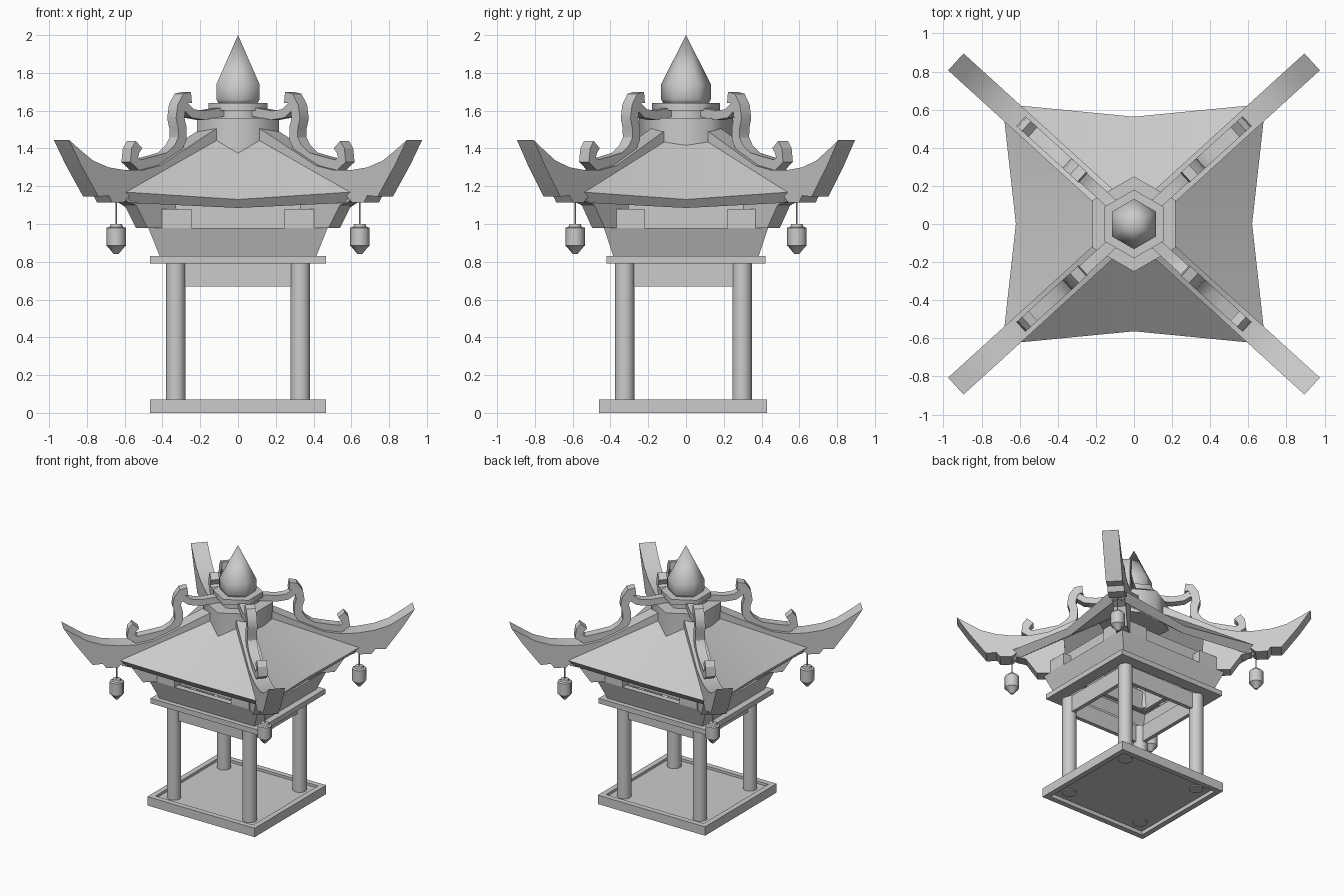
import bpy, bmesh, math
from mathutils import Matrix, Vector

cube = bpy.data.objects.get("Cube")
if cube:
    bpy.data.objects.remove(cube)

stone = bpy.data.materials.new("plain_grey")
stone.use_nodes = True
GREY = (0.6, 0.6, 0.6, 1)
stone.diffuse_color = GREY
stone.node_tree.nodes["Principled BSDF"].inputs["Base Color"].default_value = GREY

DIAGONAL = math.radians(42.3)
CORNERS = {
    "front_left": -DIAGONAL,
    "back_left": DIAGONAL,
    "back_right": math.pi - DIAGONAL,
    "front_right": math.pi + DIAGONAL,
}


def finish(name, bm, smooth=30):
    bmesh.ops.recalc_face_normals(bm, faces=bm.faces)
    mesh = bpy.data.meshes.new(name)
    bm.to_mesh(mesh)
    bm.free()
    mesh.materials.append(stone)
    obj = bpy.data.objects.new(name, mesh)
    bpy.context.scene.collection.objects.link(obj)
    bpy.ops.object.select_all(action="DESELECT")
    obj.select_set(True)
    bpy.context.view_layer.objects.active = obj
    bpy.ops.object.shade_smooth_by_angle(angle=math.radians(smooth))
    return obj


def box(name, center, size):
    bm = bmesh.new()
    bmesh.ops.create_cube(bm, size=1, matrix=Matrix.Translation(center) @ Matrix.Diagonal((*size, 1)))
    return finish(name, bm)


def frame(name, rings, cy=0):
    """Hollow rectangular frame lofted through (half x, half y, z) rings."""
    bm = bmesh.new()
    loops = [[bm.verts.new((sx * hx, cy + sy * hy, z))
              for sx, sy in ((-1, -1), (1, -1), (1, 1), (-1, 1))] for hx, hy, z in rings]
    for i, low in enumerate(loops):
        high = loops[(i + 1) % len(loops)]
        for j in range(4):
            k = (j + 1) % 4
            bm.faces.new((low[j], low[k], high[k], high[j]))
    return finish(name, bm)


def lathe(name, profile, sides, center=(0, 0), smooth=65):
    """Turned solid through (radius, z) points, capped at both ends."""
    bm = bmesh.new()
    loops = []
    for r, z in profile:
        loops.append([bm.verts.new((center[0] + r * math.cos(a), center[1] + r * math.sin(a), z))
                      for a in (math.pi / 2 + math.tau * i / sides for i in range(sides))])
    for low, high in zip(loops, loops[1:]):
        for j in range(sides):
            k = (j + 1) % sides
            bm.faces.new((low[j], low[k], high[k], high[j]))
    bm.faces.new(loops[0])
    bm.faces.new(loops[-1])
    bmesh.ops.remove_doubles(bm, verts=bm.verts, dist=0.0005)
    return finish(name, bm, smooth)


def fin(name, outline, width, angle):
    """Upright slab with a (radius, z) outline, standing along a diagonal."""
    bm = bmesh.new()
    turn = Matrix.Rotation(angle, 3, "Z")
    sides = [[bm.verts.new(turn @ Vector((r, s * width / 2, z))) for r, z in outline] for s in (-1, 1)]
    for side in sides:
        bm.faces.new(side)
    n = len(outline)
    for i in range(n):
        k = (i + 1) % n
        bm.faces.new((sides[0][i], sides[0][k], sides[1][k], sides[1][i]))
    return finish(name, bm)


def ribbon(path, half):
    """Outline of a band of even thickness around a path."""
    pts = [Vector(p) for p in path]
    left, right = [], []
    for i, p in enumerate(pts):
        d = (pts[min(i + 1, len(pts) - 1)] - pts[max(i - 1, 0)]).normalized()
        normal = Vector((-d.y, d.x)) * half
        left.append(p + normal)
        right.append(p - normal)
    return left + right[::-1]


# Base: raised rim around a thin floor
frame("base_rim", [(0.467, 0.445, 0), (0.467, 0.445, 0.07), (0.425, 0.403, 0.07), (0.425, 0.403, 0)], -0.015)
box("base_floor", (0, -0.015, 0.04), (0.86, 0.82, 0.02))

# Pillars
for sx, side in ((-1, "right"), (1, "left")):
    for sy, end in ((-1, "front"), (1, "back")):
        lathe(f"pillar_{end}_{side}", [(0.052, 0.022), (0.052, 0.8)], 16,
              (sx * 0.33, sy * 0.311 - 0.014), 30)

# Boards between the pillar tops
for s, end, side in ((-1, "front", "right"), (1, "back", "left")):
    box(f"board_{end}", (0, s * 0.311 - 0.014, 0.735), (0.6, 0.03, 0.13))
    box(f"board_{side}", (s * 0.33, -0.014, 0.735), (0.03, 0.57, 0.13))

# Sill, flared wall and upper wall
frame("sill_frame", [(0.465, 0.422, 0.79), (0.465, 0.422, 0.83), (0.37, 0.33, 0.83), (0.37, 0.33, 0.79)])
frame("flared_wall", [(0.415, 0.385, 0.83), (0.475, 0.435, 0.98), (0.43, 0.39, 0.98), (0.375, 0.345, 0.83)])
frame("upper_wall", [(0.40, 0.36, 0.97), (0.40, 0.36, 1.12), (0.37, 0.33, 1.12), (0.37, 0.33, 0.97)])

# Bracket blocks under the eaves
for s in (-1, 1):
    for t in (-1, 1):
        box("eave_block_end", (s * 0.325, t * 0.39, 1.03), (0.155, 0.09, 0.1))
        box("eave_block_side", (t * 0.425, s * 0.295, 1.03), (0.09, 0.15, 0.1))

# Roof: hipped shell, eaves bowed inwards, with a fascia raking back beneath
bm = bmesh.new()
AROUND = ((1, 1), (0, 1), (-1, 1), (-1, 0), (-1, -1), (0, -1), (1, -1), (1, 0))


def eave(corner, mid_x, mid_y, mid_z):
    return [bm.verts.new((sx * corner[0], sy * corner[1], corner[2]) if sx and sy
                         else (sx * mid_x, sy * mid_y, mid_z)) for sx, sy in AROUND]


upper = eave((0.69, 0.63, 1.175), 0.62, 0.563, 1.13)
lower = eave((0.635, 0.575, 1.115), 0.59, 0.535, 1.085)
top, under = bm.verts.new((0, 0, 1.57)), bm.verts.new((0, 0, 1.52))
for i in range(8):
    k = (i + 1) % 8
    bm.faces.new((upper[i], upper[k], top))
    bm.faces.new((lower[k], lower[i], under))
    bm.faces.new((upper[k], upper[i], lower[i], lower[k]))
finish("roof", bm)

# Corner parts: upswept ridge, bracket, scroll and hanging lantern
ridge = [(0.15, 1.53), (0.22, 1.5), (0.61, 1.31), (0.74, 1.285), (0.86, 1.285), (0.98, 1.3),
         (1.09, 1.335), (1.18, 1.39), (1.264, 1.445), (1.18, 1.315), (1.054, 1.145), (0.98, 1.15),
         (0.955, 1.115), (0.87, 1.115), (0.83, 1.15), (0.5, 1.28), (0.15, 1.45)]
bracket = [(0.48, 0.98), (0.69, 0.98), (0.77, 1.1), (0.84, 1.12), (0.84, 1.16), (0.5, 1.3)]
scroll = ribbon([(0.74, 1.42), (0.765, 1.39), (0.775, 1.34), (0.73, 1.31), (0.62, 1.33),
                 (0.53, 1.35), (0.465, 1.395), (0.43, 1.45), (0.43, 1.51), (0.445, 1.56),
                 (0.435, 1.62), (0.405, 1.665), (0.365, 1.67)], 0.03)
tie = ribbon([(0.45, 1.63), (0.4, 1.62), (0.35, 1.585), (0.27, 1.575), (0.12, 1.595)], 0.024)
lantern = [(0.012, 0.84), (0.045, 0.88), (0.052, 0.885), (0.052, 0.98), (0.035, 0.985), (0.03, 1.0)]
for corner, angle in CORNERS.items():
    fin(f"ridge_{corner}", ridge, 0.12, angle)
    fin(f"bracket_{corner}", bracket, 0.09, angle)
    fin(f"scroll_{corner}", scroll, 0.07, angle)
    fin(f"scroll_tie_{corner}", tie, 0.06, angle)
    spot = (0.872 * math.cos(angle), 0.872 * math.sin(angle))
    lathe(f"lantern_{corner}", lantern, 8, spot, 46)
    lathe(f"lantern_cord_{corner}", [(0.004, 0.99), (0.004, 1.13)], 6, spot)

# Crown: six-sided drum, neck, plate and pointed finial
lathe("crown_drum", [(0.25, 1.37), (0.25, 1.56)], 6)
lathe("crown_neck", [(0.15, 1.55), (0.15, 1.61)], 6)
lathe("crown_plate", [(0.18, 1.6), (0.18, 1.64)], 6)
lathe("finial", [(0.118, 1.635), (0.132, 1.66), (0.132, 1.74), (0, 2.0)], 6)
